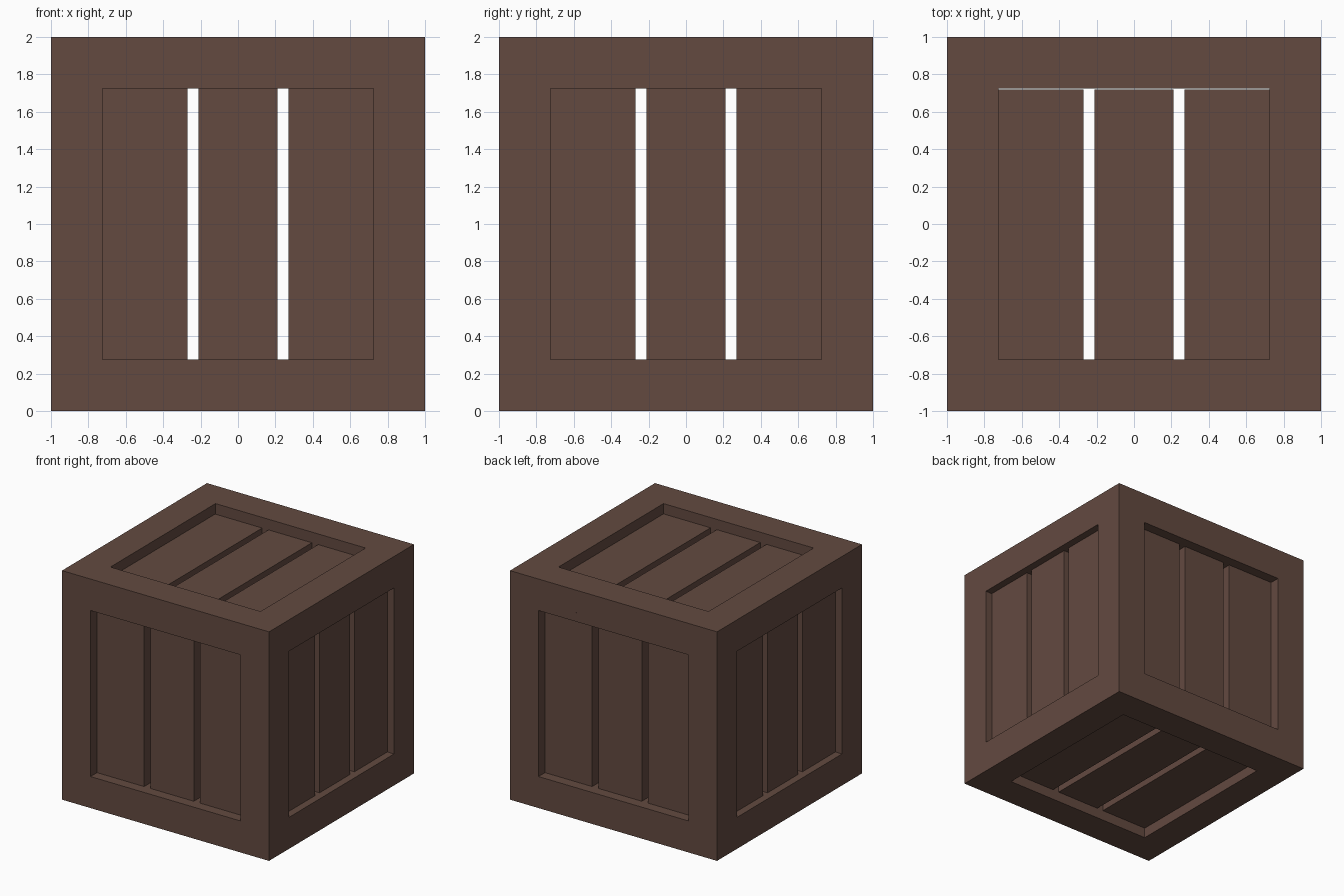
import bpy
import bmesh
from mathutils import Vector

if "Cube" in bpy.data.objects:
    bpy.data.objects.remove(bpy.data.objects["Cube"])

HALF, INNER = 1.0, 0.725      # outer half size and half opening
GAP_IN, GAP_OUT = 0.21, 0.27  # slots between slats
THICK = 0.12
CENTRE = Vector((0, 0, HALF))

wood = bpy.data.materials.new("brown_wood")
wood.use_nodes = True
brown = (0.125, 0.068, 0.051, 1)
wood.diffuse_color = brown
bsdf = wood.node_tree.nodes["Principled BSDF"]
bsdf.inputs["Base Color"].default_value = brown
bsdf.inputs["Roughness"].default_value = 0.9


def finish(bm, name):
    bmesh.ops.recalc_face_normals(bm, faces=bm.faces)
    mesh = bpy.data.meshes.new(name)
    bm.to_mesh(mesh)
    bm.free()
    mesh.materials.append(wood)
    obj = bpy.data.objects.new(name, mesh)
    obj.location = CENTRE
    bpy.context.collection.objects.link(obj)


def add_box(bm, low, high):
    verts = bmesh.ops.create_cube(bm, size=1)["verts"]
    for v in verts:
        v.co = Vector([high[i] if v.co[i] > 0 else low[i] for i in range(3)])


def cut(bm, inside, points):
    """Crack the part of the frame picked by inside along a plane, and cap both halves."""
    a, b, c = points
    faces = [f for f in bm.faces if inside(f.calc_center_median())]
    geom = faces + list({e for f in faces for e in f.edges}) + list({v for f in faces for v in f.verts})
    made = bmesh.ops.bisect_plane(bm, geom=geom, plane_co=a, plane_no=(b - a).cross(c - a).normalized(), dist=1e-5)
    edges = [e for e in made["geom_cut"] if isinstance(e, bmesh.types.BMEdge)]
    bmesh.ops.split_edges(bm, edges=edges)
    bmesh.ops.holes_fill(bm, edges=[e for e in bm.edges if e.is_boundary], sides=0)


# Frame: the cells of a 3 x 3 x 3 grid that lie on at least two outer layers
bm = bmesh.new()
layers = [(-HALF, -INNER), (-INNER, INNER), (INNER, HALF)]
for i in range(3):
    for j in range(3):
        for k in range(3):
            if (i, j, k).count(1) < 2:
                add_box(bm, *zip(layers[i], layers[j], layers[k]))
bmesh.ops.remove_doubles(bm, verts=bm.verts, dist=1e-4)
# drop the doubled walls between neighbouring cells
seen = {}
for f in bm.faces:
    seen.setdefault(tuple(round(x, 3) for x in f.calc_center_median()), []).append(f)
limit = {HALF, INNER}
shared = []
for f in bm.faces:
    c = f.calc_center_median()
    n = f.normal
    axis = max(range(3), key=lambda a: abs(n[a]))
    others = [abs(c[a]) for a in range(3) if a != axis]
    # a wall at the inner layer between two border cells is internal
    if abs(abs(c[axis]) - INNER) < 1e-3 and min(others) > INNER:
        shared.append(f)
bmesh.ops.delete(bm, geom=list(set(shared)), context="FACES")

# Corner chip, then one crack across each of several beams
cut(bm, lambda c: c.x < -INNER + 0.01 and c.y > INNER - 0.01 or (c.y > INNER - 0.01 and c.z < -INNER + 0.01),
    [Vector(p) - CENTRE for p in ((-0.64, 1, 0.275), (-0.9, 1, 0), (-1, 0.93, 0))])

# axis, two sides, then the crack position at the outer edge and at each inner edge
cracks = [
    (2, -1, -1, 0.29, 0.26, 0.26),
    (2, 1, -1, -0.67, -0.445, -0.47),
    (2, 1, 1, 0.08, 0.155, 0.15),
    (2, -1, 1, 0.37, -0.415, 0.30),
    (0, -1, 1, 0.26, 0.34, 0.245),
    (0, 1, 1, 0.31, 0.375, 0.38),
    (1, 1, 1, 0.165, 0.185, 0.2),
    (1, -1, 1, 0.065, 0.12, -0.04),
]
for axis, s, t, outer, at_s, at_t in cracks:
    u, v = [a for a in range(3) if a != axis]

    def point(along, du, dv):
        p = Vector()
        p[axis], p[u], p[v] = along, s * du, t * dv
        return p

    cut(bm, lambda c: c[u] * s > INNER - 0.01 and c[v] * t > INNER - 0.01 and abs(c[axis]) < INNER,
        [point(outer, HALF, HALF), point(at_s, INNER, HALF), point(at_t, HALF, INNER)])
finish(bm, "crate_frame")

# Slats: three recessed boards on every side
sides = {
    "front": (1, -1, 0, 2, 0.09), "back": (1, 1, 0, 2, 0.09),
    "right": (0, -1, 1, 2, 0.065), "left": (0, 1, 1, 2, 0.065),
    "bottom": (2, -1, 0, 1, 0.09), "top": (2, 1, 0, 1, 0.09),
}
spans = [(-INNER, -GAP_OUT), (-GAP_IN, GAP_IN), (GAP_OUT, INNER)]
for side, (normal, sign, across, along, recess) in sides.items():
    bm = bmesh.new()
    for span in spans:
        low, high = Vector(), Vector()
        face = sign * (HALF - recess)
        back = face - sign * THICK
        low[normal], high[normal] = sorted((face, back))
        low[across], high[across] = span
        low[along], high[along] = -INNER, INNER - (0.005 if normal == 2 else 0)
        add_box(bm, low, high)
    finish(bm, side + "_slats")
